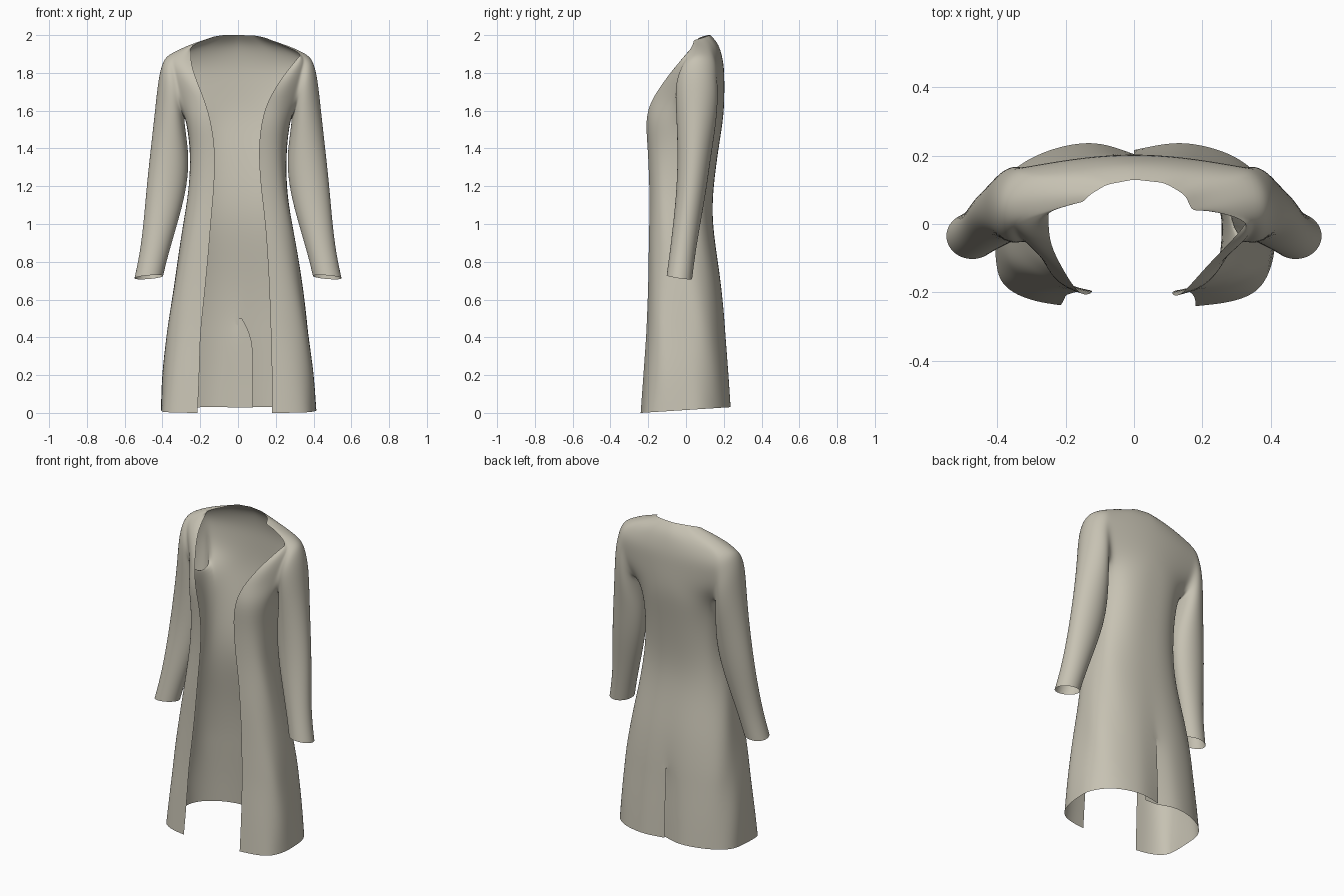
import bpy, bmesh
from math import sin, cos, acos, asin, pi, radians, exp
from mathutils import Vector

cube = bpy.data.objects.get("Cube")
if cube:
    bpy.data.objects.remove(cube, do_unlink=True)

cloth = bpy.data.materials.new("warm_beige_cloth")
cloth.use_nodes = True
COLOUR = (0.57, 0.54, 0.45, 1)
cloth.diffuse_color = COLOUR
cloth.node_tree.nodes["Principled BSDF"].inputs["Base Color"].default_value = COLOUR

# Columns of one half: front panel, armhole, back panel
FRONT, HOLE, BACK = 7, 4, 8
COLS = FRONT + HOLE + BACK
A, B = FRONT, FRONT + HOLE

# Lower rows: z, half width, front y, back y, left edge x, right edge x
SKIRT = [
    (0.00, .412, -.242, .246, .18, .215),
    (0.20, .402, -.228, .234, .18, .205),
    (0.40, .378, -.214, .217, .175, .20),
    (0.50, .367, -.21, .21, .172, .19),
    (0.70, .338, -.203, .188, .165, .17),
    (0.90, .305, -.202, .153, .152, .152),
    (1.05, .28, -.198, .138, .14, .14),
    (1.20, .258, -.198, .145, .12, .125),
    (1.40, .254, -.206, .172, .107, .12),
    (1.55, .275, -.222, .197, .125, .145),
]
# Upper rows: z, left edge x, right edge x, edge y, armhole front xy, back xy, centre y
YOKE = [
    (1.65, .157, .175, -.188, (.298, -.06), (.298, .155), .203),
    (1.75, .215, .215, -.12, (.325, -.045), (.32, .165), .203),
    (1.83, .275, .245, -.06, (.345, -.025), (.34, .165), .202),
    (1.888, .325, .25, -.005, (.358, .01), (.352, .14), .188),
]
# Neck rim from the top of the front edge to the back centre
RIM = {
    1: [(.34, .04, 1.9), (.25, .042, 1.94), (.17, .038, 1.972),
        (.15, .085, 1.985), (.09, .12, 1.998), (0, .13, 2)],
    -1: [(.25, .07, 1.945), (.15, .062, 1.983), (.13, .085, 1.992),
         (.08, .115, 2), (0, .13, 2)],
}
# Sleeve rings: outer xz, inner xz, front y, back y
SLEEVE = [
    ((.398, 1.872), (.284, 1.56), -.057, .17),
    ((.423, 1.775), (.28, 1.52), -.058, .17),
    ((.439, 1.62), (.27, 1.45), -.052, .16),
    ((.462, 1.42), (.256, 1.33), -.046, .135),
    ((.486, 1.20), (.272, 1.17), -.05, .109),
    ((.502, 1.00), (.324, .985), -.069, .074),
    ((.522, .84), (.37, .83), -.088, .048),
    ((.55, .712), (.395, .725), -.104, .034),
]


def skirt_row(data, side):
    z, w, yf, yb, left, right = data
    edge = left if side > 0 else right
    mid, half = (yf + yb) / 2, (yb - yf) / 2
    # Boxy front corners that soften toward the chest, rounder back
    n_front, n_back = 4 - .65 * z, 2.5
    start = -acos((edge / w) ** (n_front / 2))
    arm = -asin(.3 ** (n_front / 2))
    stops = [(start, arm, FRONT), (arm, radians(30), HOLE), (radians(30), pi / 2, BACK)]
    angles = [a + (b - a) * i / k for a, b, k in stops for i in range(k)] + [pi / 2]
    row = []
    for t in angles:
        n = n_front if t < 0 else n_back
        # Gentle folds in the cloth
        fold = 1 + .012 * sin(6 * t + 9 * z + side) * cos(t)
        x = w * max(cos(t), 0) ** (2 / n) * fold
        y = mid + half * abs(sin(t)) ** (2 / n) * (1 if t > 0 else -1)
        y -= .03 * max(0, 1 - z / .8) * exp(-(x / .08) ** 2)
        lift = .03 * (y + .24) / .47 if z == 0 else 0
        row.append(Vector((side * x, y, z + lift)))
    row[-1].x = 0
    return row


def yoke_row(data, side):
    z, left, right, ye, a, b, yc = data
    xe = left if side > 0 else right
    row = []
    for j in range(COLS + 1):
        lift = 0
        if j <= A:
            s = j / FRONT
            x, y = xe + (a[0] - xe) * s, ye + (a[1] - ye) * s - .012 * sin(pi * s)
        elif j < B:
            s = (j - A) / HOLE
            x = a[0] + (b[0] - a[0]) * s + .008 * sin(pi * s)
            y = a[1] + (b[1] - a[1]) * s
            lift = .014 * sin(pi * s)
        else:
            s = (j - B) / BACK
            x, y = b[0] * (1 - s), b[1] + (yc - b[1]) * sin(s * pi / 2)
            lift = .02 * s if z > 1.85 else 0
        row.append(Vector((side * x, y, z + lift)))
    return row


def rim_row(side):
    pts = [Vector((side * x, y, z)) for x, y, z in RIM[side]]
    lengths = [(q - p).length for p, q in zip(pts, pts[1:])]
    row = []
    for j in range(COLS + 1):
        d, i = sum(lengths) * j / COLS, 0
        while i < len(lengths) - 1 and d > lengths[i]:
            d -= lengths[i]
            i += 1
        row.append(pts[i].lerp(pts[i + 1], min(d / lengths[i], 1)))
    return row


def finish(bm, name):
    bmesh.ops.recalc_face_normals(bm, faces=bm.faces)
    mesh = bpy.data.meshes.new(name)
    bm.to_mesh(mesh)
    bm.free()
    mesh.materials.append(cloth)
    for p in mesh.polygons:
        p.use_smooth = True
    ob = bpy.data.objects.new(name, mesh)
    bpy.context.collection.objects.link(ob)
    sub = ob.modifiers.new("soften", 'SUBSURF')
    sub.levels = sub.render_levels = 2
    sub.boundary_smooth = 'PRESERVE_CORNERS'


bm = bmesh.new()
LOW = len(SKIRT) - 1
TOP = LOW + len(YOKE)
VENT = 3
spine = {}
vent_line = []
for side in (1, -1):
    # Body half, from the front opening round to the back centre
    rows = [skirt_row(d, side) for d in SKIRT] + [yoke_row(d, side) for d in YOKE]
    rim = rim_row(side)
    rows.append([p.lerp(q, .5) + Vector((0, .008 * (j > B), .008))
                 for j, (p, q) in enumerate(zip(rows[-1], rim))])
    rows.append(rim)
    grid = []
    for i, row in enumerate(rows):
        if side < 0 and i < VENT:
            row[-1].y -= .012
            vent_line.append(row[-1].copy())
        line = [bm.verts.new(p) for p in row[:-1]]
        if side > 0 or i < VENT:
            spine[i] = bm.verts.new(row[-1])
        grid.append(line + [spine[i]])
    for i in range(len(grid) - 1):
        for j in range(COLS):
            if not (LOW <= i < TOP and A <= j < B):
                bm.faces.new((grid[i][j], grid[i][j + 1], grid[i + 1][j + 1], grid[i + 1][j]))

    # Sleeve grown from the armhole loop
    loop = [grid[LOW][j] for j in range(A, B)]
    loop += [grid[i][B] for i in range(LOW, TOP)]
    loop += [grid[TOP][j] for j in range(B, A, -1)]
    loop += [grid[i][A] for i in range(TOP, LOW, -1)]
    count = len(loop)
    for outer, inner, yf, yb in SLEEVE:
        out = Vector((side * outer[0], (yf + yb) / 2, outer[1]))
        inn = Vector((side * inner[0], (yf + yb) / 2, inner[1]))
        ring = []
        for k in range(count):
            phi = 2 * pi * k / count - pi / 4
            p = (out + inn) / 2 - (out - inn) / 2 * cos(phi)
            p.y += (yb - yf) / 2 * sin(phi)
            p.z -= .01 * sin(phi)
            ring.append(bm.verts.new(p))
        for k in range(count):
            m = (k + 1) % count
            bm.faces.new((loop[k], loop[m], ring[m], ring[k]))
        loop = ring
finish(bm, "open_coat")

# Underlap behind the back vent, with a slanted top corner
bm = bmesh.new()
vent_line.append(Vector((0, .19, .5)))
strips = []
for p, width in zip(vent_line, (.08, .08, .08, .02)):
    strips.append([bm.verts.new(p + Vector((width * s, -.004 * s, 0))) for s in (0, .5, 1)])
for low, high in zip(strips, strips[1:]):
    for k in range(2):
        bm.faces.new((low[k], low[k + 1], high[k + 1], high[k]))
finish(bm, "vent_underlap")
